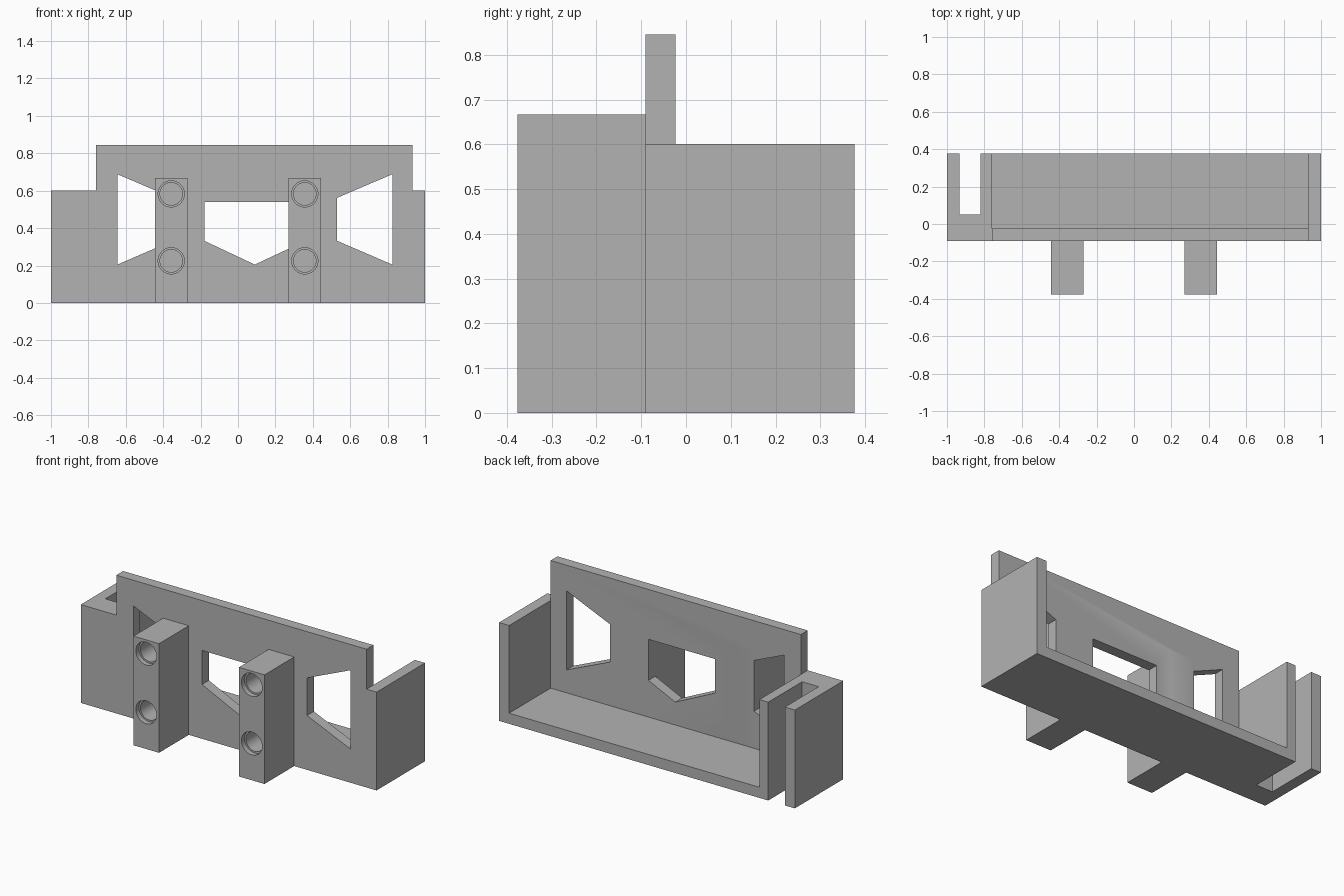
import bpy
import bmesh
import math
from mathutils import Vector

cube = bpy.data.objects.get("Cube")
if cube:
    bpy.data.objects.remove(cube, do_unlink=True)

grey = bpy.data.materials.new("plain grey")
grey.use_nodes = True
grey.diffuse_color = (0.45, 0.45, 0.45, 1)
grey.node_tree.nodes["Principled BSDF"].inputs["Base Color"].default_value = grey.diffuse_color

# Main levels
FRONT, PLATE_FRONT, PLATE_BACK, BACK = -0.377, -0.09, -0.024, 0.377
WALL_TOP, PLATE_TOP, POST_TOP, FLOOR_TOP = 0.601, 0.845, 0.667, 0.065
WALL_L, WALL_R = -0.76, 0.932


def prism(name, points, sweep):
    """Extrude a closed outline of 3D points along a vector."""
    bm = bmesh.new()
    face = bm.faces.new([bm.verts.new(p) for p in points])
    new = bmesh.ops.extrude_face_region(bm, geom=[face])["geom"]
    bmesh.ops.translate(bm, vec=Vector(sweep),
                        verts=[v for v in new if isinstance(v, bmesh.types.BMVert)])
    bmesh.ops.recalc_face_normals(bm, faces=bm.faces)
    mesh = bpy.data.meshes.new(name)
    bm.to_mesh(mesh)
    bm.free()
    mesh.materials.append(grey)
    obj = bpy.data.objects.new(name, mesh)
    bpy.context.collection.objects.link(obj)
    return obj


def upright(name, outline, y0, y1):
    return prism(name, [(x, y0, z) for x, z in outline], (0, y1 - y0, 0))


def flat(name, outline, z0, z1):
    return prism(name, [(x, y, z0) for x, y in outline], (0, 0, z1 - z0))


def box(name, x0, x1, y0, y1, z0, z1):
    return flat(name, [(x0, y0), (x1, y0), (x1, y1), (x0, y1)], z0, z1)


def combine(target, tool, operation):
    """Apply a boolean and discard the tool."""
    mod = target.modifiers.new(operation.lower(), "BOOLEAN")
    mod.operation, mod.solver, mod.object = operation, "EXACT", tool
    bpy.context.view_layer.update()
    graph = bpy.context.evaluated_depsgraph_get()
    mesh = bpy.data.meshes.new_from_object(target.evaluated_get(graph))
    target.modifiers.clear()
    target.data = mesh
    bpy.data.objects.remove(tool, do_unlink=True)


# Front plate with a raised middle
bracket = upright("bracket_body", [
    (-1, 0), (1, 0), (1, WALL_TOP), (WALL_R, WALL_TOP), (WALL_R, PLATE_TOP),
    (WALL_L, PLATE_TOP), (WALL_L, WALL_TOP), (-1, WALL_TOP)], PLATE_FRONT, PLATE_BACK)

# Windows: one tapered opening at each side, one pointed in the middle
windows = [
    [(s * a + 0.09, z) for a, z in ((0.735, 0.205), (0.735, 0.688), (0.44, 0.562), (0.44, 0.332))]
    for s in (-1, 1)]
windows.append([(-0.18, 0.54), (-0.18, 0.332), (0.09, 0.205), (0.36, 0.332), (0.36, 0.54)])
for outline in windows:
    combine(bracket, upright("window_cutter", outline, PLATE_FRONT - 0.1, PLATE_BACK + 0.1),
            "DIFFERENCE")

# Right-hand end: wall block with a slot open to the back
combine(bracket, flat("slotted_end", [
    (-1, PLATE_BACK), (WALL_L, PLATE_BACK), (WALL_L, BACK), (-0.82, BACK),
    (-0.82, 0.05), (-0.932, 0.05), (-0.932, BACK), (-1, BACK)], 0, WALL_TOP), "UNION")

# Opposite end wall and tray floor
combine(bracket, box("end_wall", WALL_R, 1, PLATE_BACK, BACK, 0, WALL_TOP), "UNION")
combine(bracket, box("tray_floor", WALL_L, WALL_R, PLATE_BACK, BACK, 0, FLOOR_TOP), "UNION")

# Front posts, flush with the back of the plate
for side in (-1, 1):
    x0, x1 = sorted((side * 0.27, side * 0.443))
    combine(bracket, box("post", x0, x1, FRONT, PLATE_BACK, 0, POST_TOP), "UNION")

# Stepped blind holes in the posts
for side in (-1, 1):
    for z in (0.225, 0.583):
        for radius, depth in ((0.07, 0.03), (0.06, 0.25)):
            ring = [(side * 0.357 + radius * math.cos(math.tau * i / 48),
                     z + radius * math.sin(math.tau * i / 48)) for i in range(48)]
            combine(bracket, upright("hole_cutter", ring, FRONT - 0.05, FRONT + depth),
                    "DIFFERENCE")

# Smooth the holes, keep the edges sharp
bpy.ops.object.select_all(action="DESELECT")
bracket.select_set(True)
bpy.context.view_layer.objects.active = bracket
bpy.ops.object.shade_smooth_by_angle(angle=math.radians(20))
